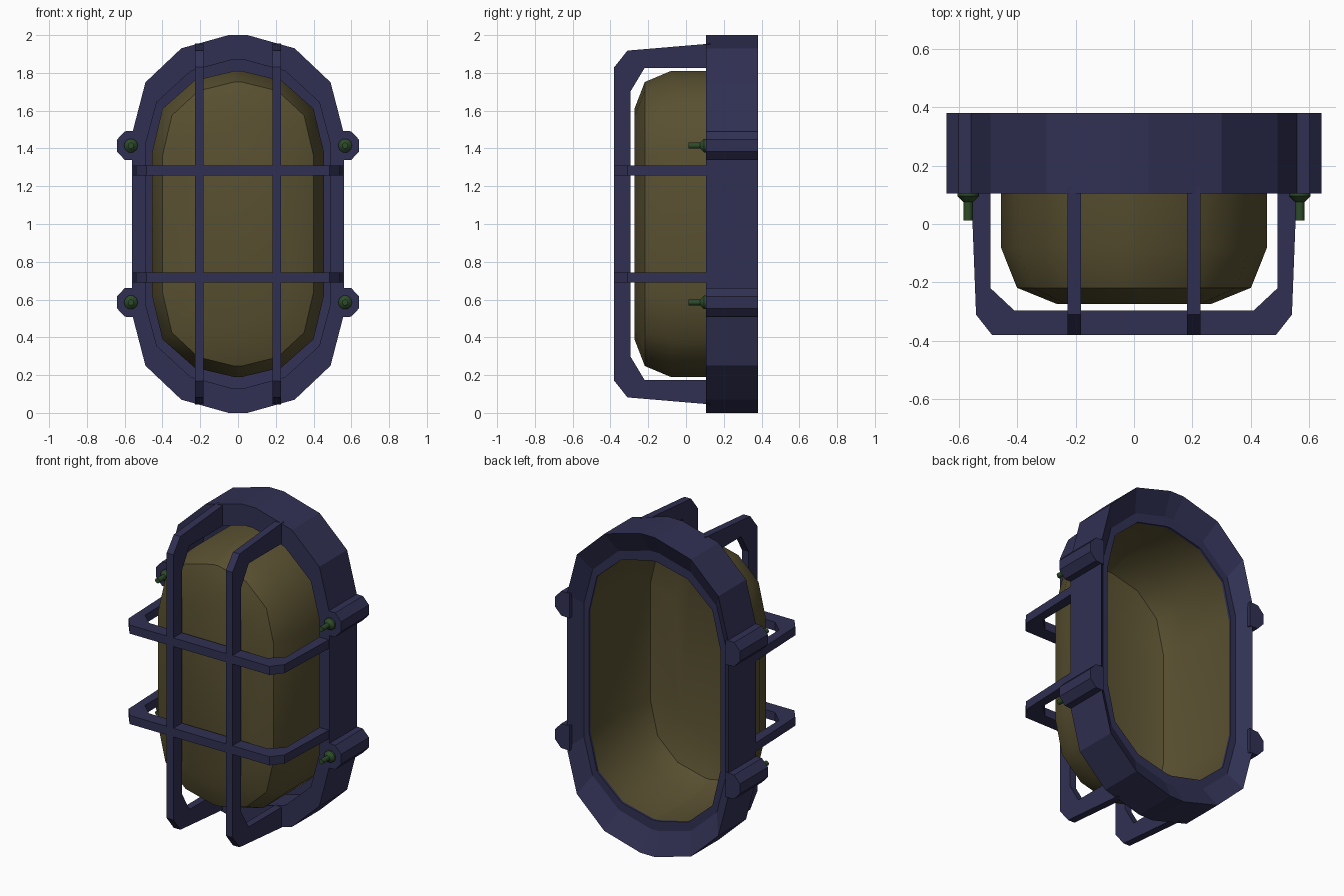
import bpy
import bmesh
from math import radians, cos, sin

cube = bpy.data.objects.get("Cube")
if cube:
    bpy.data.objects.remove(cube, do_unlink=True)


def material(name, rgb):
    m = bpy.data.materials.new(name)
    m.use_nodes = True
    m.diffuse_color = (*rgb, 1)
    m.node_tree.nodes["Principled BSDF"].inputs["Base Color"].default_value = (*rgb, 1)
    return m


NAVY = material("navy", (0.030, 0.030, 0.088))
AMBER = material("smoky_amber", (0.098, 0.080, 0.030))
GREEN = material("dark_green", (0.026, 0.070, 0.022))
MID = 1.0  # height of the lamp's centre


def finish(name, bm, mat, smooth=None):
    bmesh.ops.recalc_face_normals(bm, faces=bm.faces)
    mesh = bpy.data.meshes.new(name)
    bm.to_mesh(mesh)
    bm.free()
    mesh.materials.append(mat)
    ob = bpy.data.objects.new(name, mesh)
    bpy.context.collection.objects.link(ob)
    if smooth:
        bpy.ops.object.select_all(action='DESELECT')
        ob.select_set(True)
        bpy.context.view_layer.objects.active = ob
        bpy.ops.object.shade_smooth_by_angle(angle=radians(smooth))
    return ob


def oval(quarter):
    """Mirror one quarter of an outline into a closed (x, z) loop."""
    half = quarter + [(x, -z) for x, z in reversed(quarter)]
    return half + [(-x, z) for x, z in reversed(half)]


def loft(sections, closed=False, cap_end=False):
    """Join (outline, y) sections one after the other."""
    bm = bmesh.new()
    loops = [[bm.verts.new((x, y, z + MID)) for x, z in pts] for pts, y in sections]
    pairs = list(zip(loops, loops[1:]))
    if closed:
        pairs.append((loops[-1], loops[0]))
    for a, b in pairs:
        n = len(a)
        for i in range(n):
            j = (i + 1) % n
            bm.faces.new((a[i], a[j], b[j], b[i]))
    if cap_end:
        bm.faces.new(loops[-1])
    return bm


def prism(name, points, offset, mat):
    """Extrude a closed 3D polygon by an offset."""
    bm = bmesh.new()
    face = bm.faces.new([bm.verts.new(p) for p in points])
    new = bmesh.ops.extrude_face_region(bm, geom=[face])["geom"]
    bmesh.ops.translate(bm, vec=offset, verts=[v for v in new if isinstance(v, bmesh.types.BMVert)])
    return finish(name, bm, mat)


# Outlines, one quarter each, from the top to the side
outer = oval([(0.05, 1.0), (0.30, 0.93), (0.49, 0.75), (0.56, 0.48)])
inner = oval([(0.03, 0.87), (0.25, 0.81), (0.43, 0.645), (0.49, 0.42)])
glass = oval([(0.02, 0.81), (0.23, 0.76), (0.40, 0.61), (0.455, 0.38)])
front = oval([(0.02, 0.752), (0.21, 0.705), (0.35, 0.575), (0.40, 0.36)])
crown = oval([(0.02, 0.61), (0.14, 0.57), (0.23, 0.46), (0.265, 0.28)])

# Housing ring with a recessed flange and a bevelled back
ring = loft([(outer, 0.105), (outer, 0.38), (inner, 0.31), (glass, 0.31),
             (glass, 0.295), (inner, 0.29), (inner, 0.105)], closed=True)
finish("housing_ring", ring, NAVY)

# Domed lens, open at the back
lens = loft([(glass, 0.295), (glass, -0.08), (front, -0.218), (crown, -0.273)], cap_end=True)
finish("lens", lens, AMBER, smooth=40)


def guard_profile(reach, bend, corner, hole, hole_corner):
    """U-shaped bar as (across, y) points."""
    out = [(reach, 0.13), (bend, -0.31), (corner, -0.38)]
    ins = [(hole, 0.13), (hole, -0.22), (hole_corner, -0.295)]
    return (out + [(-a, y) for a, y in reversed(out)]
            + [(-a, y) for a, y in ins] + [(a, y) for a, y in reversed(ins)])


# Wire guard: two upright and two level bars
upright = guard_profile(0.955, 0.918, 0.83, 0.825, 0.70)
level = guard_profile(0.557, 0.54, 0.485, 0.49, 0.41)
for s, side, tier in ((1, "left", "upper"), (-1, "right", "lower")):
    prism(f"guard_upright_{side}", [(s * 0.205 - 0.023, y, a + MID) for a, y in upright],
          (0.046, 0, 0), NAVY)
    prism(f"guard_level_{tier}", [(a, y, s * 0.283 + MID - 0.027) for a, y in level],
          (0, 0, 0.054), NAVY)

# Fixing lugs with a screw in each
for sx, side in ((1, "left"), (-1, "right")):
    for sz, tier in ((1, "upper"), (-1, "lower")):
        cx, cz = sx * 0.567, MID + sz * 0.415
        angles = [radians(a) for a in range(-110, 111, 44)]
        shape = [(cx + sx * 0.08 * cos(a), 0.105, cz + 0.083 * sin(a)) for a in angles]
        prism(f"lug_{tier}_{side}", shape, (0, 0.275, 0), NAVY)
        bm = bmesh.new()
        profile = [(0.037, 0.107), (0.037, 0.095), (0.022, 0.08), (0.016, 0.075), (0.016, 0.012)]
        rings = [[bm.verts.new((cx + r * cos(radians(a)), y, cz + r * sin(radians(a))))
                  for a in range(0, 360, 36)] for r, y in profile]
        for a, b in zip(rings, rings[1:]):
            for i in range(len(a)):
                bm.faces.new((a[i - 1], a[i], b[i], b[i - 1]))
        bm.faces.new(rings[0])
        bm.faces.new(rings[-1])
        finish(f"screw_{tier}_{side}", bm, GREEN, smooth=40)
